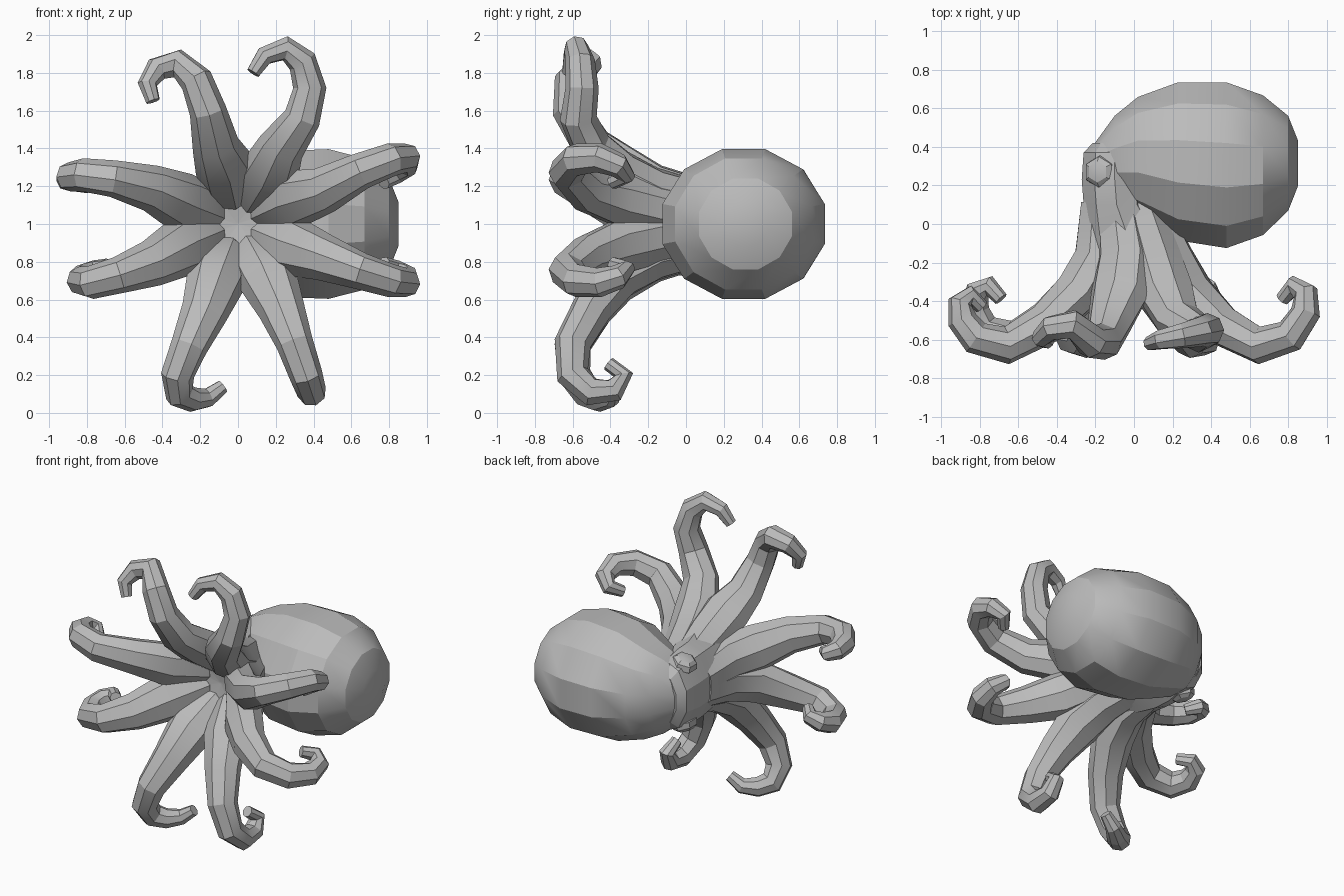
import bpy, bmesh
from math import sin, cos, pi, radians
from mathutils import Vector

old = bpy.data.objects.get("Cube")
if old:
    bpy.data.objects.remove(old)

grey = bpy.data.materials.new("plain_grey")
grey.use_nodes = True
tone = (0.5, 0.5, 0.5, 1)
grey.diffuse_color = tone
grey.node_tree.nodes["Principled BSDF"].inputs["Base Color"].default_value = tone


def loft(name, rings):
    """Skin a closed tube through rings of equal point count and cap both ends."""
    bm = bmesh.new()
    loops = [[bm.verts.new(point) for point in ring] for ring in rings]
    count = len(loops[0])
    for low, high in zip(loops, loops[1:]):
        for i in range(count):
            j = (i + 1) % count
            bm.faces.new((low[i], low[j], high[j], high[i]))
    bm.faces.new(loops[0])
    bm.faces.new(loops[-1])
    bmesh.ops.recalc_face_normals(bm, faces=bm.faces)
    mesh = bpy.data.meshes.new(name)
    bm.to_mesh(mesh)
    bm.free()
    mesh.materials.append(grey)
    mesh.shade_smooth()
    mesh.set_sharp_from_angle(angle=radians(24))
    obj = bpy.data.objects.new(name, mesh)
    bpy.context.collection.objects.link(obj)


def ellipse(centre, side, up, count, turn=0.0):
    """Ring of points around centre, spanned by two half-axis vectors."""
    angles = [2 * pi * (i + turn) / count for i in range(count)]
    return [centre + side * cos(a) + up * sin(a) for a in angles]


X, Y, Z = Vector((1, 0, 0)), Vector((0, 1, 0)), Vector((0, 0, 1))

# Mantle: x, lowest y, highest y, half height
mantle = [
    (-0.22, 0.22, 0.4, 0.15),
    (-0.1, 0.09, 0.57, 0.27),
    (0.02, 0.03, 0.67, 0.33),
    (0.23, -0.1, 0.75, 0.4),
    (0.48, -0.14, 0.75, 0.41),
    (0.67, -0.07, 0.68, 0.36),
    (0.8, 0.06, 0.57, 0.25),
    (0.85, 0.19, 0.44, 0.12),
]
loft("mantle", [
    ellipse(Vector((x, (a + b) / 2, 1)), Y * (b - a) / 2, Z * h, 12, 0.5)
    for x, a, b, h in mantle])

# Head and neck: y, centre x, half width, half height
neck = [
    (0.42, -0.1, 0.12, 0.19),
    (0.37, -0.1, 0.17, 0.25),
    (0.23, -0.1, 0.18, 0.28),
    (0.1, -0.09, 0.18, 0.28),
    (-0.1, -0.02, 0.26, 0.27),
    (-0.25, 0, 0.26, 0.25),
    (-0.2, 0, 0.01, 0.01),
]
loft("head", [
    ellipse(Vector((x, y, 1)), X * w, Z * h, 10, 0.5) for y, x, w, h in neck])

# Eyes: low hexagonal domes
for name, s in (("upper_eye", 1), ("lower_eye", -1)):
    axis = Vector((-0.35, 0, s)).normalized()
    side = Y.cross(axis)
    base = Vector((-0.17, 0.27, 1 + s * 0.2))
    profile = [(0, 0.09), (0.04, 0.08), (0.06, 0.055), (0.065, 0.03)]
    loft(name, [ellipse(base + axis * d, side * r, Y * r, 6, 0.5)
                for d, r in profile])

# Arms: tubes that spread into a web at the mouth and curl at the tip
RADII = (0.12, 0.13, 0.122, 0.108, 0.098, 0.088, 0.078, 0.066, 0.052, 0.038)
SPREAD = (1.0, 1.15, 1.3, 1.15)


def arm(name, degrees, *curl):
    a = radians(degrees)
    out = Vector((cos(a), 0, sin(a)))
    path = [Vector((-0.05, 0.1, 1)) + out * 0.12,
            Vector((0, -0.18, 1)) + out * 0.2,
            Vector((0, -0.36, 1)) + out * 0.32]
    path += [Vector(p) for p in curl]
    last = len(path) - 1
    rings, previous = [], None
    normal = out.copy()
    for i, (point, radius) in enumerate(zip(path, RADII)):
        ahead = (path[min(i + 1, last)] - point).normalized()
        behind = (point - path[max(i - 1, 0)]).normalized()
        tangent = (ahead + behind).normalized()
        if previous is not None:
            normal = previous.rotation_difference(tangent) @ normal
        normal = (normal - tangent * normal.dot(tangent)).normalized()
        previous = tangent
        wide = SPREAD[i] if i < len(SPREAD) else 1
        rings.append(ellipse(point, normal * radius,
                             tangent.cross(normal) * radius * wide, 8))
    loft(name, rings)


arm("upper_right_arm", 103, (-0.12, -0.5, 1.42), (-0.16, -0.61, 1.6),
    (-0.22, -0.61, 1.76), (-0.32, -0.52, 1.85), (-0.43, -0.54, 1.82),
    (-0.48, -0.59, 1.74), (-0.45, -0.61, 1.65))
arm("upper_left_arm", 58, (0.23, -0.5, 1.41), (0.34, -0.57, 1.56),
    (0.38, -0.55, 1.72), (0.34, -0.56, 1.86), (0.25, -0.58, 1.93),
    (0.14, -0.6, 1.89), (0.08, -0.62, 1.8))
arm("side_left_upper_arm", 25, (0.46, -0.53, 1.18), (0.65, -0.63, 1.28),
    (0.81, -0.58, 1.34), (0.89, -0.46, 1.35), (0.89, -0.36, 1.31),
    (0.83, -0.32, 1.26), (0.77, -0.39, 1.22))
arm("side_left_lower_arm", -23, (0.46, -0.53, 0.82), (0.65, -0.63, 0.75),
    (0.81, -0.58, 0.7), (0.89, -0.46, 0.69), (0.89, -0.36, 0.72),
    (0.83, -0.32, 0.76), (0.77, -0.39, 0.79))
arm("bottom_left_arm", -61, (0.23, -0.5, 0.55), (0.3, -0.6, 0.37),
    (0.36, -0.6, 0.2), (0.39, -0.5, 0.11), (0.39, -0.38, 0.12),
    (0.38, -0.33, 0.2), (0.36, -0.41, 0.26))
arm("bottom_right_arm", -112, (-0.18, -0.5, 0.53), (-0.26, -0.6, 0.35),
    (-0.32, -0.59, 0.2), (-0.31, -0.52, 0.1), (-0.24, -0.46, 0.07),
    (-0.16, -0.4, 0.08), (-0.08, -0.38, 0.14))
arm("side_right_lower_arm", 202, (-0.46, -0.51, 0.79), (-0.63, -0.6, 0.73),
    (-0.78, -0.55, 0.69), (-0.83, -0.44, 0.7), (-0.81, -0.35, 0.73),
    (-0.75, -0.32, 0.76), (-0.69, -0.39, 0.78))
arm("side_right_upper_arm", 159, (-0.46, -0.52, 1.19), (-0.66, -0.63, 1.24),
    (-0.82, -0.59, 1.26), (-0.89, -0.5, 1.25), (-0.9, -0.41, 1.24),
    (-0.85, -0.37, 1.22), (-0.79, -0.43, 1.2))
